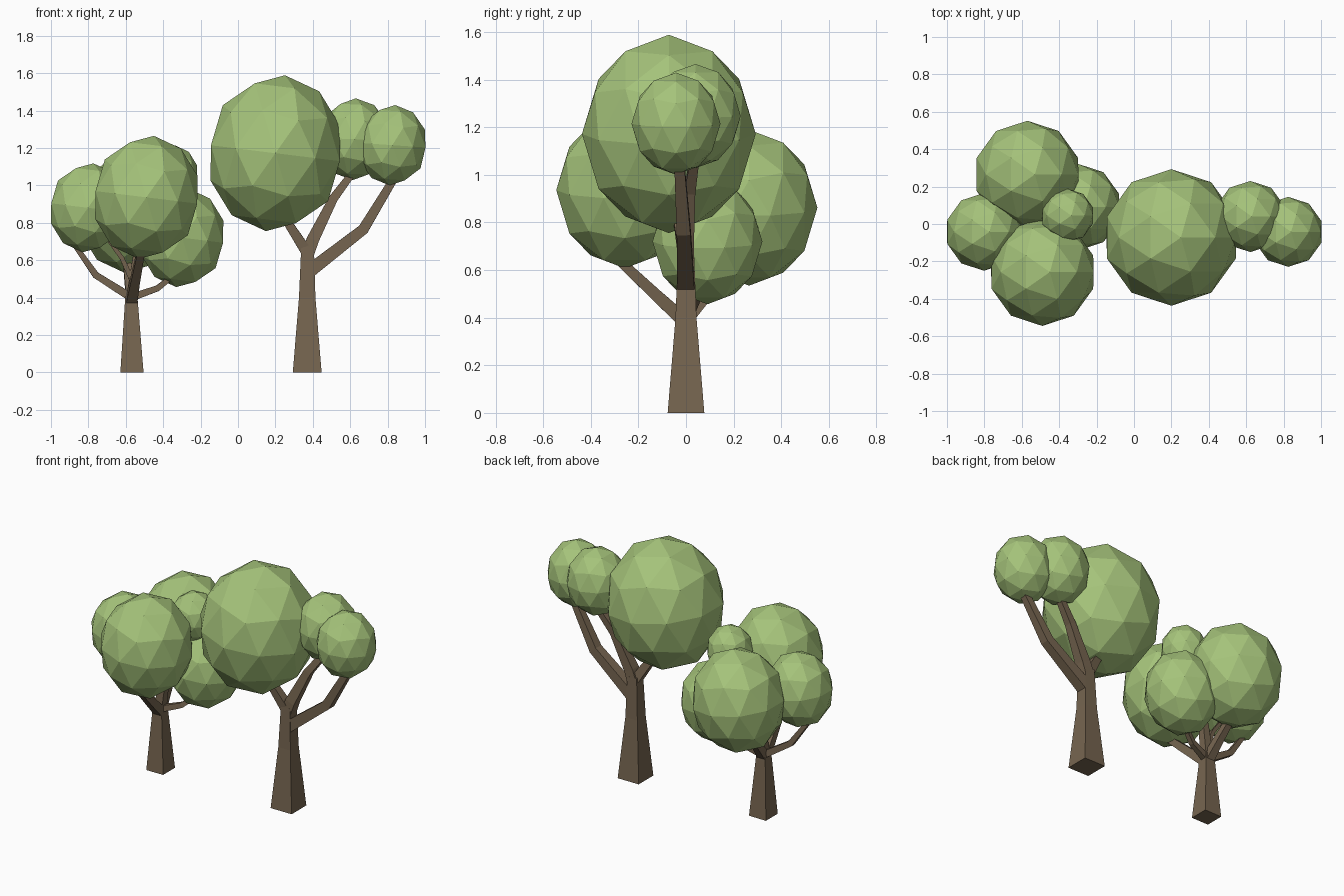
import bpy, bmesh, math
from mathutils import Vector

if "Cube" in bpy.data.objects:
    bpy.data.objects.remove(bpy.data.objects["Cube"])


def material(name, rgb):
    m = bpy.data.materials.new(name)
    m.diffuse_color = (*rgb, 1)
    m.use_nodes = True
    m.node_tree.nodes["Principled BSDF"].inputs["Base Color"].default_value = m.diffuse_color
    return m


LEAF = material("leaf green", (0.376, 0.546, 0.195))
BARK = material("bark brown", (0.181, 0.130, 0.080))


def add_object(name, bm, mat):
    mesh = bpy.data.meshes.new(name)
    bmesh.ops.recalc_face_normals(bm, faces=bm.faces[:])
    bm.to_mesh(mesh)
    bm.free()
    mesh.materials.append(mat)
    ob = bpy.data.objects.new(name, mesh)
    bpy.context.collection.objects.link(ob)
    return ob


def leaf_ball(name, centre, r, tilt=7):
    """Flat-faced ball, slightly taller than wide, leaning to +x."""
    bm = bmesh.new()
    bmesh.ops.create_icosphere(bm, subdivisions=2, radius=1)
    ob = add_object(name, bm, LEAF)
    ob.location = centre
    ob.scale = (r, r, r * 1.15)
    ob.rotation_euler = (0, math.radians(tilt), 0)


def limb(name, points, halves):
    """Tapered square beam that follows the points."""
    pts = [Vector(p) for p in points]
    total = pts[-1] - pts[0]
    ref = Vector((1, 0, 0)) if abs(total.y) > abs(total.x) else Vector((0, 1, 0))
    bm = bmesh.new()
    rings = []
    for i, p in enumerate(pts):
        d = (pts[min(i + 1, len(pts) - 1)] - pts[max(i - 1, 0)]).normalized()
        u = (ref - d * ref.dot(d)).normalized()
        v = d.cross(u)
        h = halves[i]
        rings.append([bm.verts.new(p + u * a * h + v * b * h)
                      for a, b in ((-1, -1), (1, -1), (1, 1), (-1, 1))])
    for lo, hi in zip(rings, rings[1:]):
        for k in range(4):
            bm.faces.new((lo[k], lo[(k + 1) % 4], hi[(k + 1) % 4], hi[k]))
    bm.faces.new(rings[0])
    bm.faces.new(rings[-1])
    add_object(name, bm, BARK)


# Tall tree on the right: trunk and branches
limb("tall_trunk", [(0.37, 0, 0), (0.37, 0, 0.4), (0.372, 0, 0.67)], [0.077, 0.044, 0.034])
limb("tall_branch_right", [(0.38, 0, 0.54), (0.67, -0.01, 0.765), (0.86, -0.03, 1.08)],
     [0.036, 0.029, 0.02])
limb("tall_branch_middle", [(0.372, 0, 0.63), (0.40, 0, 0.71), (0.51, 0.015, 0.93), (0.63, 0.04, 1.09)],
     [0.034, 0.033, 0.024, 0.018])
limb("tall_branch_left", [(0.37, 0, 0.64), (0.26, -0.03, 0.81), (0.22, -0.05, 0.95)],
     [0.03, 0.022, 0.018])

# Tall tree: leaf balls
leaf_ball("tall_leaves_large", (0.2, -0.072, 1.172), 0.365)
leaf_ball("tall_leaves_middle", (0.622, 0.04, 1.247), 0.19, 2)
leaf_ball("tall_leaves_right", (0.825, -0.042, 1.215), 0.187, 4)

# Short tree on the left: trunk and branches
limb("short_trunk", [(-0.567, 0, 0), (-0.57, 0, 0.37), (-0.57, 0, 0.43)], [0.062, 0.035, 0.03])
limb("short_branch_left", [(-0.57, 0, 0.40), (-0.76, -0.015, 0.52), (-0.88, -0.03, 0.69)],
     [0.022, 0.018, 0.013])
limb("short_branch_right", [(-0.57, 0, 0.40), (-0.43, 0.03, 0.45), (-0.33, 0.07, 0.53)],
     [0.02, 0.016, 0.012])
limb("short_branch_front", [(-0.57, 0, 0.38), (-0.55, -0.12, 0.49), (-0.52, -0.28, 0.64)],
     [0.03, 0.025, 0.02])
limb("short_branch_back", [(-0.57, 0, 0.39), (-0.585, 0.1, 0.51), (-0.6, 0.22, 0.64)],
     [0.028, 0.023, 0.018])
limb("short_branch_top", [(-0.57, 0, 0.40), (-0.54, 0.005, 0.62), (-0.39, 0.04, 0.97)],
     [0.028, 0.022, 0.015])
limb("short_twig", [(-0.57, 0, 0.50), (-0.62, -0.01, 0.61), (-0.70, -0.02, 0.72)],
     [0.014, 0.012, 0.01])

# Short tree: leaf balls
leaf_ball("short_leaves_front", (-0.49, -0.257, 0.936), 0.288)
leaf_ball("short_leaves_back", (-0.57, 0.265, 0.862), 0.287)
leaf_ball("short_leaves_left", (-0.802, -0.042, 0.88), 0.208)
leaf_ball("short_leaves_right", (-0.298, 0.09, 0.72), 0.231)
leaf_ball("short_leaves_top", (-0.355, 0.045, 1.05), 0.143)
